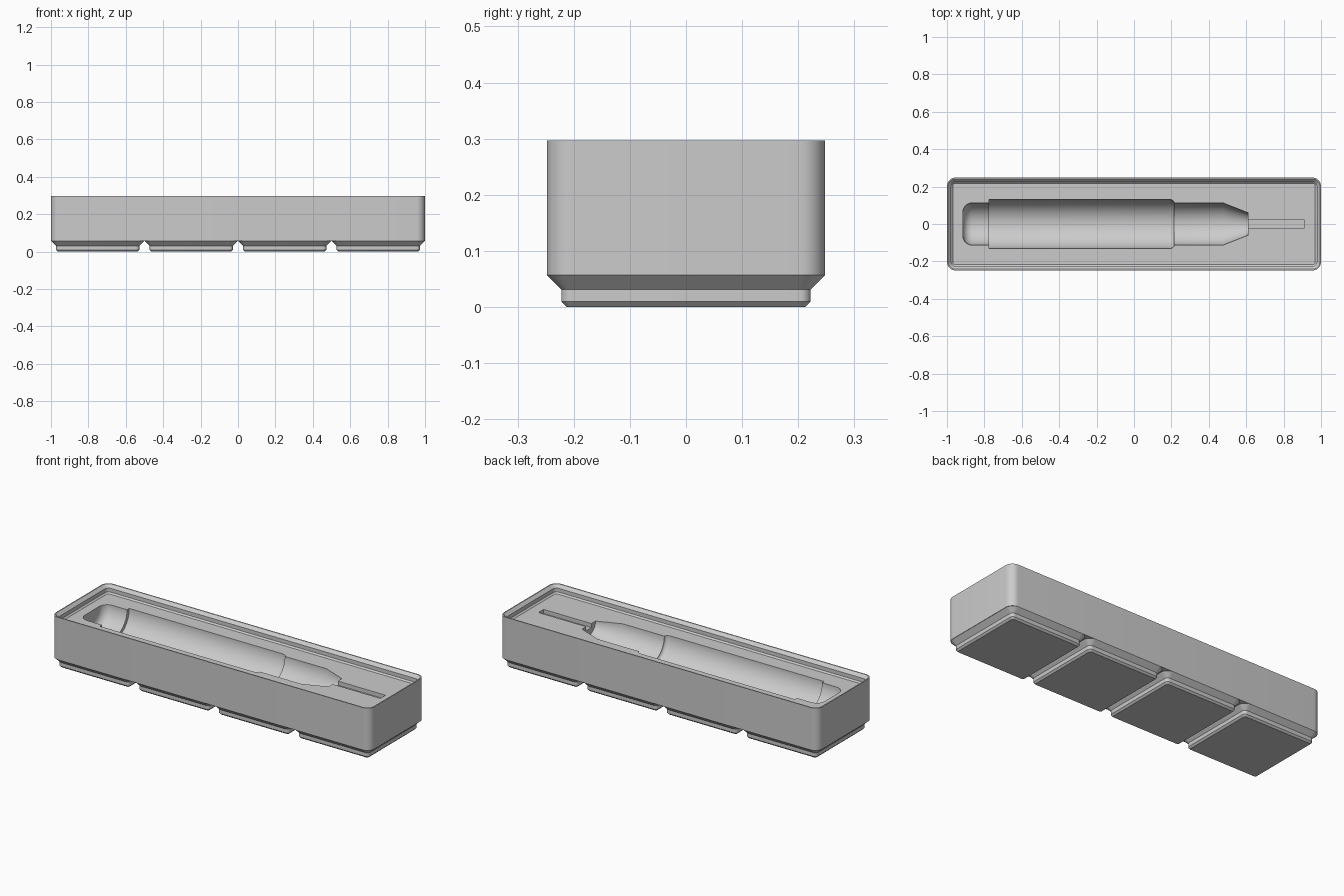
import bpy, bmesh, math
from mathutils import Matrix

cube = bpy.data.objects.get("Cube")
if cube:
    bpy.data.objects.remove(cube, do_unlink=True)

grey = bpy.data.materials.new("plain grey")
grey.use_nodes = True
colour = (0.6, 0.6, 0.6, 1)
grey.diffuse_color = colour
grey.node_tree.nodes["Principled BSDF"].inputs["Base Color"].default_value = colour

HALF_X, HALF_Y, CORNER = 1.0, 0.248, 0.0448
BODY_Z, FLOOR_Z, TOP_Z = 0.0567, 0.251, 0.297


def make_object(name, bm):
    bmesh.ops.recalc_face_normals(bm, faces=bm.faces)
    mesh = bpy.data.meshes.new(name)
    bm.to_mesh(mesh)
    bm.free()
    mesh.materials.append(grey)
    obj = bpy.data.objects.new(name, mesh)
    bpy.context.collection.objects.link(obj)
    return obj


def activate(obj):
    bpy.ops.object.select_all(action='DESELECT')
    obj.select_set(True)
    bpy.context.view_layer.objects.active = obj


def smooth(obj):
    activate(obj)
    bpy.ops.object.shade_smooth_by_angle(angle=math.radians(30))


def rounded_ring(bm, hx, hy, radius, z, cx=0, steps=10):
    """Rounded rectangle of vertices at height z."""
    ring = []
    for quadrant, (sx, sy) in enumerate([(1, 1), (-1, 1), (-1, -1), (1, -1)]):
        for i in range(steps + 1):
            a = math.pi / 2 * (quadrant + i / steps)
            ring.append(bm.verts.new((cx + sx * (hx - radius) + radius * math.cos(a),
                                      sy * (hy - radius) + radius * math.sin(a), z)))
    return ring


def loft(name, hx, hy, profile, cx=0, cap_end=True):
    """Stack of rounded rectangles; profile holds (inset, z) pairs."""
    bm = bmesh.new()
    rings = [rounded_ring(bm, hx - d, hy - d, CORNER - d, z, cx) for d, z in profile]
    for a, b in zip(rings, rings[1:]):
        n = len(a)
        for i in range(n):
            bm.faces.new((a[i], a[(i + 1) % n], b[(i + 1) % n], b[i]))
    bm.faces.new(rings[0])
    if cap_end:
        bm.faces.new(rings[-1])
    return make_object(name, bm)


def revolve_x(name, profile, z, segments=96):
    """Turn (x, radius) pairs about a lengthwise axis at height z."""
    bm = bmesh.new()
    rings = []
    for x, r in profile:
        rings.append([bm.verts.new((x, r * math.cos(a), z + r * math.sin(a)))
                      for a in (2 * math.pi * (i + 0.5) / segments for i in range(segments))])
    for a, b in zip(rings, rings[1:]):
        for i in range(segments):
            j = (i + 1) % segments
            bm.faces.new((a[i], a[j], b[j], b[i]))
    bm.faces.new(rings[0])
    bm.faces.new(rings[-1])
    return make_object(name, bm)


def arc(cx, cr, rx, rr, start, end, steps=8):
    """Rounded profile corner as (x, radius) pairs."""
    angles = [math.radians(start + (end - start) * i / steps) for i in range(steps + 1)]
    return [(cx + rx * math.cos(a), cr + rr * math.sin(a)) for a in angles]


# Tray with stacking lip and filled interior
tray = loft("tray_body", HALF_X, HALF_Y, [
    (0, BODY_Z), (0, TOP_Z), (0.0063, TOP_Z),
    (0.0227, 0.2806), (0.0227, 0.259), (0.031, FLOOR_Z)])

# Tool-shaped recess: rounded cap, handle, neck and tapered nose
handle_cutter = revolve_x("handle_cutter",
    arc(-0.865, 0.063, 0.05, 0.05, 180, 90) + [(-0.775, 0.113), (-0.775, 0.132)]
    + arc(0.185, 0.113, 0.03, 0.019, 90, 0)
    + [(0.475, 0.113), (0.61, 0.06)], FLOOR_Z)

# Narrow slot for the tool shaft
bm = bmesh.new()
bmesh.ops.create_cube(bm, size=1, matrix=Matrix.Translation((0.73, 0, FLOOR_Z))
                      @ Matrix.Diagonal((0.36, 0.046, 0.046, 1)))
shaft_cutter = make_object("shaft_cutter", bm)

for cutter in (handle_cutter, shaft_cutter):
    cutter.hide_render = True
    cut = tray.modifiers.new("recess", 'BOOLEAN')
    cut.operation = 'DIFFERENCE'
    cut.solver = 'EXACT'
    cut.object = cutter
    activate(tray)
    bpy.ops.object.modifier_apply(modifier=cut.name)
    bpy.data.objects.remove(cutter, do_unlink=True)
smooth(tray)

# Four stepped feet
for i in range(4):
    foot = loft(f"foot_{i + 1}", HALF_Y, HALF_Y, [
        (0.0352, 0), (0.0257, 0.0096), (0.0257, 0.031), (0, BODY_Z)],
        cx=-0.75 + 0.5 * i, cap_end=False)
    smooth(foot)
